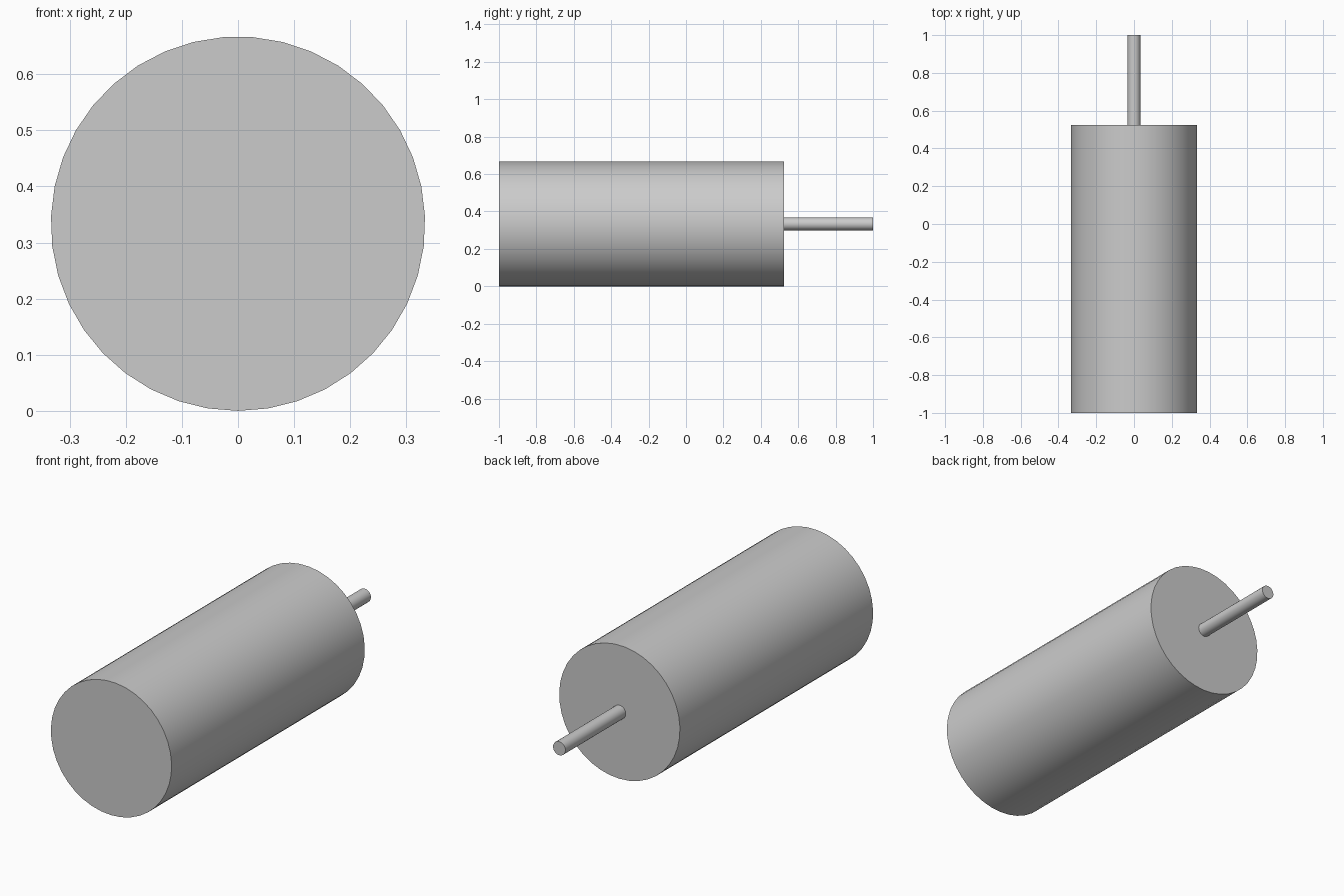
import bpy
import math

cube = bpy.data.objects.get("Cube")
if cube:
    bpy.data.objects.remove(cube, do_unlink=True)

grey = bpy.data.materials.new("light_grey")
grey.use_nodes = True
colour = (0.6, 0.6, 0.6, 1)
grey.diffuse_color = colour
grey.node_tree.nodes["Principled BSDF"].inputs["Base Color"].default_value = colour

BODY_RADIUS = 0.3335
BODY_END = 0.524


def rod(name, radius, y_start, y_end, sides):
    """Capped cylinder lying along y, with a corner pointing straight down."""
    bpy.ops.mesh.primitive_cylinder_add(
        vertices=sides, radius=radius, depth=y_end - y_start,
        location=(0, (y_start + y_end) / 2, BODY_RADIUS),
        rotation=(-math.pi / 2, 0, 0))
    part = bpy.context.object
    part.name = name
    part.data.materials.append(grey)
    bpy.ops.object.shade_smooth_by_angle(angle=math.radians(40))
    return part


# Main drum, then the thin shaft projecting from its back face
rod("body", BODY_RADIUS, -1, BODY_END, 39)
rod("shaft", 0.034, BODY_END, 1, 39)
